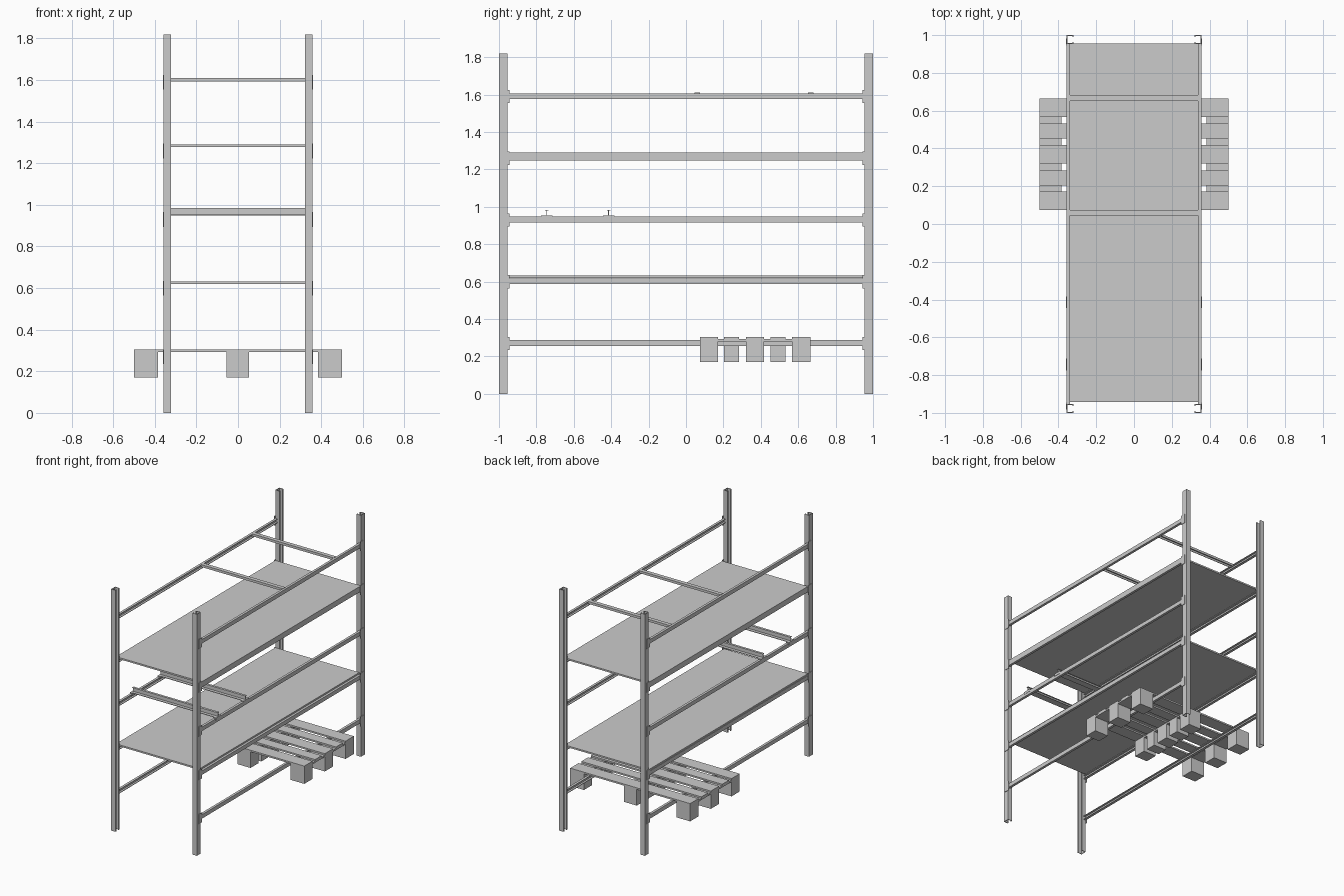
import bpy, bmesh
from mathutils import Vector

old = bpy.data.objects.get("Cube")
if old:
    bpy.data.objects.remove(old, do_unlink=True)

grey = bpy.data.materials.new("plain_grey")
grey.use_nodes = True
COLOUR = (0.6, 0.6, 0.6, 1)
grey.diffuse_color = COLOUR
grey.node_tree.nodes["Principled BSDF"].inputs["Base Color"].default_value = COLOUR


def finish(name, bm):
    bmesh.ops.recalc_face_normals(bm, faces=bm.faces)
    mesh = bpy.data.meshes.new(name)
    bm.to_mesh(mesh)
    bm.free()
    mesh.materials.append(grey)
    obj = bpy.data.objects.new(name, mesh)
    bpy.context.collection.objects.link(obj)
    return obj


def box(name, x, y, z):
    """Box given by its (low, high) range on each axis."""
    bm = bmesh.new()
    bmesh.ops.create_cube(bm, size=1)
    for v in bm.verts:
        v.co = [r[0] if c < 0 else r[1] for c, r in zip(v.co, (x, y, z))]
    return finish(name, bm)


def extrude(name, points, along, length):
    """Extrude a closed outline of 3D points along a direction."""
    bm = bmesh.new()
    face = bm.faces.new([bm.verts.new(p) for p in points])
    ext = bmesh.ops.extrude_face_region(bm, geom=[face], use_keep_orig=True)
    verts = [g for g in ext["geom"] if isinstance(g, bmesh.types.BMVert)]
    bmesh.ops.translate(bm, verts=verts, vec=Vector(along) * length)
    return finish(name, bm)


def channel(width, depth, lip, t):
    """C section: web at depth 0, open towards +depth, as (depth, across)."""
    h = width / 2
    half = [(0, h), (depth, h), (depth, h - lip), (depth - t, h - lip),
            (depth - t, h - t), (t, h - t)]
    if lip <= t:
        half = [(0, h), (depth, h), (depth, h - t), (t, h - t)]
    return half + [(d, -a) for d, a in reversed(half)]


HEIGHT = 1.82
OUT = 0.357          # outer face of the frame in x
BEAM_H = 0.03
SIDES = ((1, "left"), (-1, "right"))
ENDS = ((-1, "front"), (1, "back"))
LEVELS = [0.287 + 0.33 * i for i in range(5)]

# Upright posts: lipped channels open towards the middle
for sx, side in SIDES:
    for sy, end in ENDS:
        outline = [(sx * (OUT - d), sy * 0.977 + a, 0)
                   for d, a in channel(0.046, 0.036, 0.01, 0.004)]
        extrude(f"{end}_{side}_post", outline, (0, 0, 1), HEIGHT)

# Long beams with end connectors
for i, top in enumerate(LEVELS, 1):
    for sx, side in SIDES:
        outline = [(sx * (OUT - d), -0.955, top - BEAM_H / 2 + a)
                   for d, a in channel(BEAM_H, 0.019, 0, 0.004)]
        extrude(f"{side}_beam_{i}", outline, (0, 1, 0), 1.91)
        for sy, end in ENDS:
            box(f"{end}_{side}_connector_{i}",
                sorted((sx * OUT, sx * (OUT + 0.004))),
                sorted((sy * 0.944, sy * 0.982)),
                (top - 0.053, top + 0.018))

# Shelf panels
box("lower_shelf", (-OUT, 0.343), (-0.943, 0.955), (LEVELS[1] + 0.003, LEVELS[1] + 0.015))
box("upper_shelf", (-OUT, OUT), (-0.943, 0.955), (LEVELS[3], LEVELS[3] + 0.012))

# Top cross bars: channels open downwards
for n, y in enumerate((0.06, 0.667), 1):
    outline = [(-0.341, y + a, 1.61 - d) for d, a in channel(0.03, 0.018, 0, 0.004)]
    extrude(f"top_cross_bar_{n}", outline, (1, 0, 0), 0.682)

# Middle support rails: thin webs with flanges, held by clips on the beams
for n, y in enumerate((-0.744, -0.414), 1):
    z = LEVELS[2]
    x = (-0.355, 0.355)
    box(f"support_rail_web_{n}", x, (y - 0.002, y + 0.002), (z + 0.006, z + 0.036))
    box(f"support_rail_top_{n}", x, (y - 0.009, y + 0.009), (z + 0.033, z + 0.037))
    box(f"support_rail_base_{n}", x, (y - 0.025, y + 0.025), (z + 0.003, z + 0.007))
    for sx, side in SIDES:
        box(f"support_rail_clip_{side}_{n}", sorted((sx * 0.336, sx * 0.359)),
            (y - 0.031, y + 0.031), (z - 0.012, z + 0.007))

# Pallet: deck boards, stringer boards and blocks
BOARDS = ((0.075, 0.172), (0.204, 0.283), (0.32, 0.418), (0.453, 0.532), (0.567, 0.665))
ROWS = ((-0.5, -0.385), (-0.055, 0.052), (0.385, 0.5))
for i, y in enumerate(BOARDS, 1):
    box(f"pallet_board_{i}", (-0.5, 0.5), y, (0.292, 0.304))
    for j, x in enumerate(ROWS, 1):
        if i % 2 or j == 2:
            box(f"pallet_block_{i}_{j}", x, y, (0.17, 0.28))
for j, x in enumerate(ROWS, 1):
    box(f"pallet_stringer_{j}", x, (0.075, 0.665), (0.28, 0.292))
